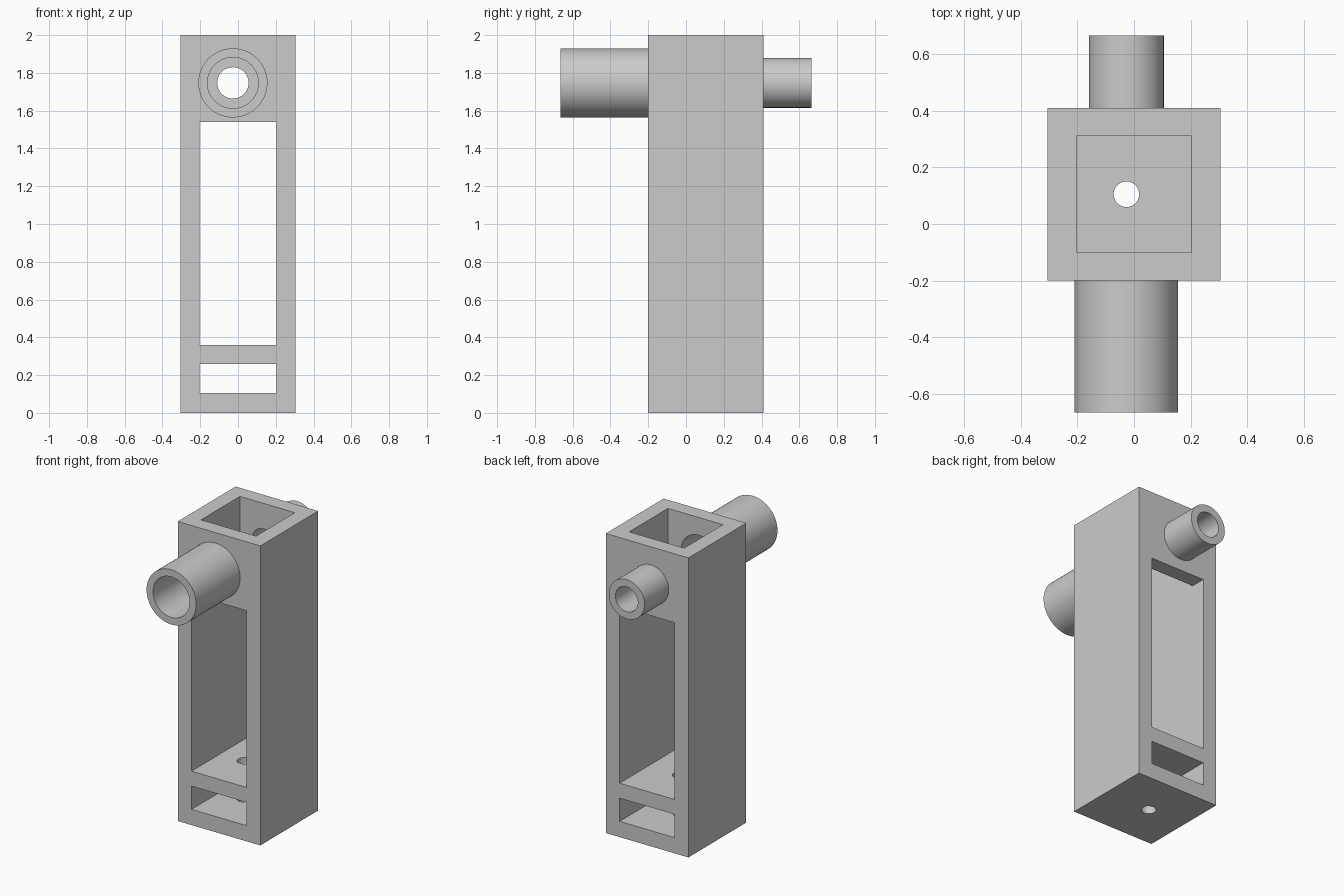
import bpy, bmesh, math
from mathutils import Matrix

if "Cube" in bpy.data.objects:
    bpy.data.objects.remove(bpy.data.objects["Cube"], do_unlink=True)

grey = bpy.data.materials.new("plain grey")
grey.use_nodes = True
colour = (0.6, 0.6, 0.6, 1)
grey.diffuse_color = colour
grey.node_tree.nodes["Principled BSDF"].inputs["Base Color"].default_value = colour

PORT_X, PORT_Z = -0.027, 1.747   # shared axis of both tubes
MID_Y = 0.105                    # centre of the housing in depth
FRONT, BACK = -0.2, 0.41
INNER = 0.203                    # half width of the openings


def make_object(name, bm):
    bmesh.ops.recalc_face_normals(bm, faces=bm.faces[:])
    mesh = bpy.data.meshes.new(name)
    bm.to_mesh(mesh)
    bm.free()
    mesh.materials.append(grey)
    obj = bpy.data.objects.new(name, mesh)
    bpy.context.collection.objects.link(obj)
    return obj


def box(name, x, y, z):
    bm = bmesh.new()
    bmesh.ops.create_cube(bm, size=1)
    for v in bm.verts:
        v.co = [a + (b - a) * (c + 0.5) for (a, b), c in zip((x, y, z), v.co)]
    return make_object(name, bm)


def rod(name, radius, length, centre, along_y):
    bm = bmesh.new()
    turn = Matrix.Rotation(math.pi / 2, 4, 'X') if along_y else Matrix()
    bmesh.ops.create_cone(bm, cap_ends=True, segments=64, radius1=radius,
                          radius2=radius, depth=length,
                          matrix=Matrix.Translation(centre) @ turn)
    return make_object(name, bm)


def smooth(obj):
    bpy.ops.object.select_all(action='DESELECT')
    obj.select_set(True)
    bpy.context.view_layer.objects.active = obj
    bpy.ops.object.shade_smooth_by_angle(angle=math.radians(30))


def tube(name, outer, bore, y_wall, y_end):
    # Lathed strip: outer wall, end ring, bore; open where it meets the housing
    bm = bmesh.new()
    profile = [(outer, y_wall), (outer, y_end), (bore, y_end), (bore, y_wall)]
    verts = [bm.verts.new((PORT_X + r, y, PORT_Z)) for r, y in profile]
    edges = [bm.edges.new(pair) for pair in zip(verts, verts[1:])]
    bmesh.ops.spin(bm, geom=verts + edges, cent=(PORT_X, 0, PORT_Z),
                   axis=(0, 1, 0), angle=2 * math.pi, steps=64)
    bmesh.ops.remove_doubles(bm, verts=bm.verts[:], dist=0.0001)
    smooth(make_object(name, bm))


# Housing with its openings
housing = box("housing", (-0.305, 0.305), (FRONT, BACK), (0, 2))
width = (-INNER, INNER)
through = (-0.5, 0.7)
cutters = [
    box("main_window_cutter", width, through, (0.36, 1.54)),
    box("lower_slot_cutter", width, through, (0.105, 0.26)),
    box("top_cavity_cutter", width, (MID_Y - 0.205, MID_Y + 0.205), (1.2, 2.2)),
    rod("front_bore_cutter", 0.135, 0.4, (PORT_X, FRONT, PORT_Z), True),
    rod("back_bore_cutter", 0.083, 0.4, (PORT_X, BACK, PORT_Z), True),
    rod("floor_hole_cutter", 0.045, 1, (PORT_X, MID_Y, 0.2), False),
]
for cutter in cutters:
    cut = housing.modifiers.new(cutter.name, 'BOOLEAN')
    cut.operation, cut.solver, cut.object = 'DIFFERENCE', 'EXACT', cutter
bpy.context.view_layer.objects.active = housing
for cut in list(housing.modifiers):
    bpy.ops.object.modifier_apply(modifier=cut.name)
for cutter in cutters:
    bpy.data.objects.remove(cutter, do_unlink=True)
smooth(housing)

# Wide tube at the front, narrow tube at the back
tube("front_tube", 0.183, 0.135, FRONT, -0.665)
tube("back_tube", 0.132, 0.083, BACK, 0.665)
